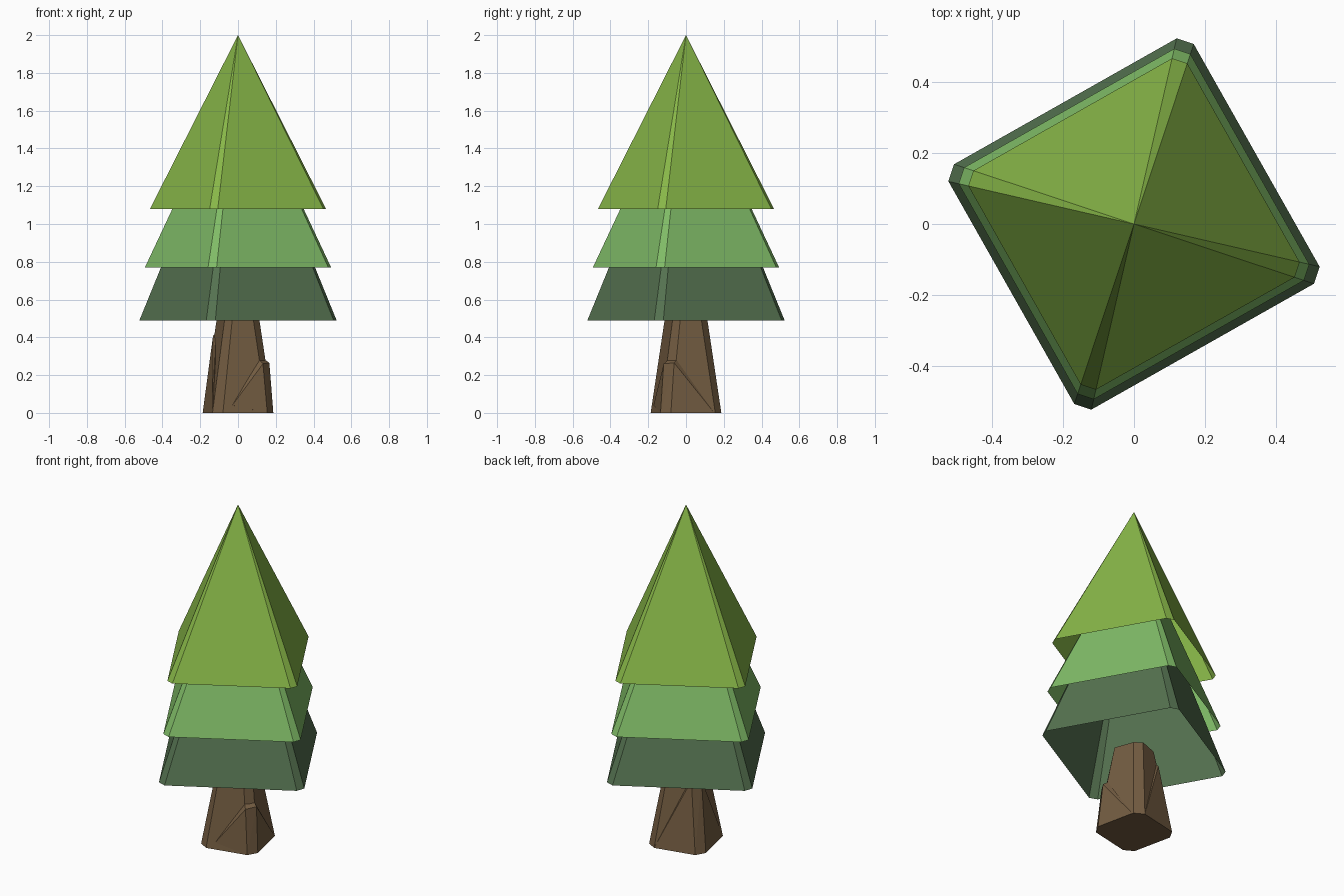
import bpy, bmesh

if "Cube" in bpy.data.objects:
    bpy.data.objects.remove(bpy.data.objects["Cube"])

def material(name, hex_code):
    srgb = [int(hex_code[i:i + 2], 16) / 255 for i in (0, 2, 4)]
    lin = [c / 12.92 if c <= 0.04045 else ((c + 0.055) / 1.055) ** 2.4 for c in srgb]
    m = bpy.data.materials.new(name)
    m.diffuse_color = (*lin, 1)
    m.use_nodes = True
    m.node_tree.nodes["Principled BSDF"].inputs["Base Color"].default_value = m.diffuse_color
    return m

def finish(bm, name, mat):
    bmesh.ops.recalc_face_normals(bm, faces=bm.faces)
    me = bpy.data.meshes.new(name)
    bm.to_mesh(me)
    bm.free()
    me.materials.append(mat)
    ob = bpy.data.objects.new(name, me)
    bpy.context.collection.objects.link(ob)

def ring(bm, pair, z, scale=1):
    """Turn two corner points through four quarter turns: a chamfered square."""
    verts = []
    for _ in range(4):
        verts += [bm.verts.new((x * scale, y * scale, z)) for x, y in pair]
        pair = [(-y, x) for x, y in pair]
    return verts

def foliage(name, base_z, reach, apex_z, mat):
    # Hollow pyramid, open underneath
    bm = bmesh.new()
    base = ring(bm, [(-0.168, -0.506), (-0.12, -0.522)], base_z, reach / 0.522)
    tip = bm.verts.new((0, 0, apex_z))
    for i in range(8):
        bm.faces.new((base[i], base[(i + 1) % 8], tip))
    bmesh.ops.recalc_face_normals(bm, faces=bm.faces)
    if bm.faces[0].normal.z < 0:
        bmesh.ops.reverse_faces(bm, faces=bm.faces)
    me = bpy.data.meshes.new(name)
    bm.to_mesh(me)
    bm.free()
    me.materials.append(mat)
    bpy.context.collection.objects.link(bpy.data.objects.new(name, me))

def wedge(name, points, mat):
    bm = bmesh.new()
    for p in points:
        bm.verts.new(p)
    bmesh.ops.convex_hull(bm, input=bm.verts)
    bmesh.ops.dissolve_limit(bm, angle_limit=0.02, verts=bm.verts, edges=bm.edges)
    finish(bm, name, mat)

bark = material("bark brown", "735C41")
dark = material("dark green", "557250")
mid = material("mid green", "80BC67")
light = material("light green", "88B748")

# Foliage tiers
foliage("lower_foliage", 0.49, 0.522, 1.77, dark)
foliage("middle_foliage", 0.77, 0.493, 1.82, mid)
foliage("top_foliage", 1.08, 0.466, 2.0, light)

# Tapered trunk
bm = bmesh.new()
low = ring(bm, [(-0.135, -0.155), (-0.08, -0.187)], 0)
top = ring(bm, [(-0.07, -0.08), (-0.03, -0.112)], 0.5)
for i in range(8):
    j = (i + 1) % 8
    bm.faces.new((low[i], low[j], top[j], top[i]))
bm.faces.new(low)
bm.faces.new(top)
finish(bm, "trunk", bark)

# Bark ledges on two trunk corners
wedge("front_right_bark", [
    (0.144, -0.05, 0.28), (0.112, -0.097, 0.28), (0.166, -0.063, 0.265),
    (0.132, -0.118, 0.26), (-0.03, -0.172, 0.04), (0.155, -0.135, 0),
    (0.187, -0.08, 0), (0.137, 0.15, 0)], bark)
wedge("back_left_bark", [
    (-0.118, 0.036, 0.42), (-0.085, 0.078, 0.42), (-0.132, 0.042, 0.41),
    (-0.098, 0.089, 0.41), (-0.187, 0.08, 0), (-0.155, 0.135, 0),
    (-0.135, -0.155, 0), (0.08, 0.187, 0)], bark)
